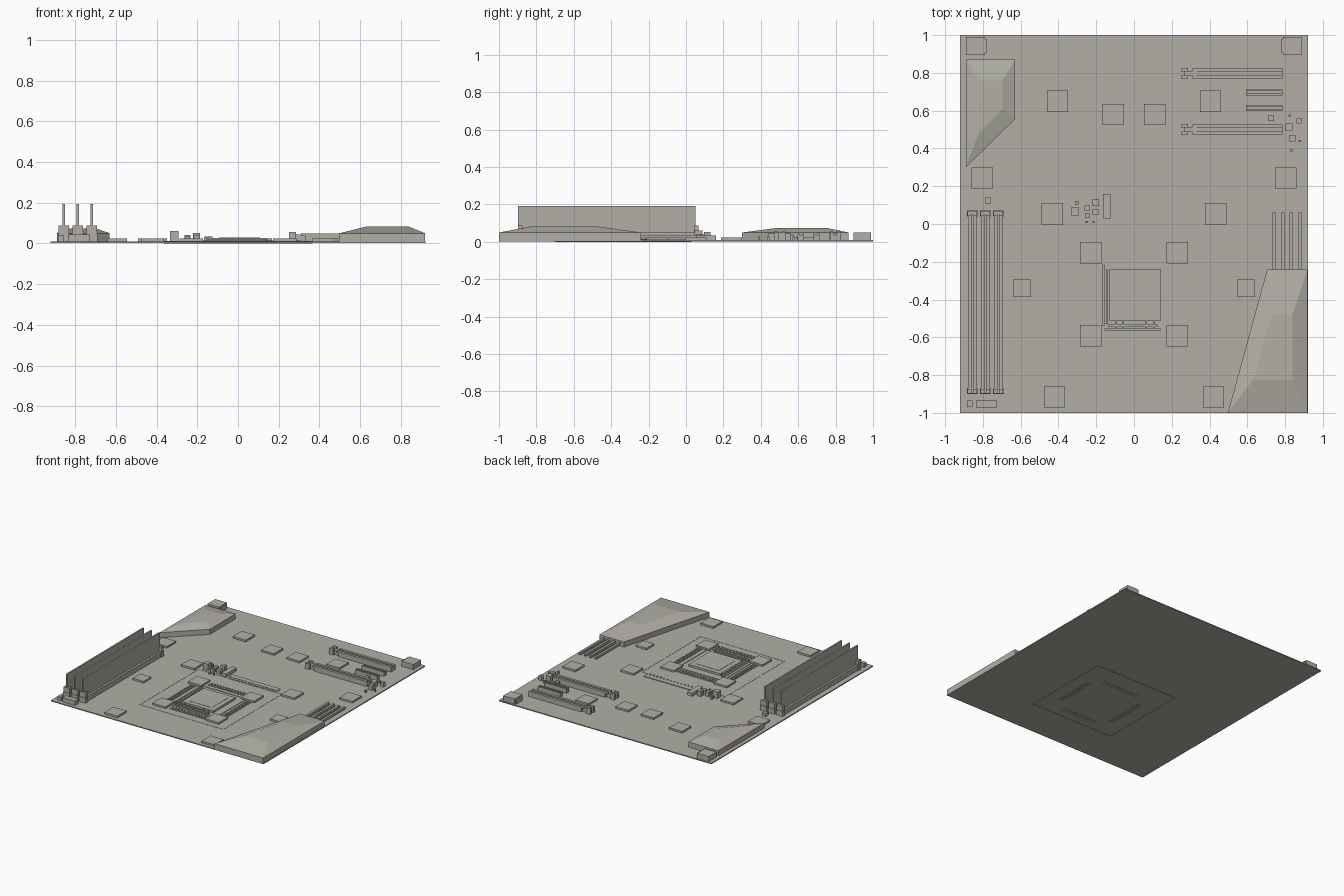
import bpy, bmesh

mat = bpy.data.materials.new("warm grey")
mat.diffuse_color = (0.44, 0.43, 0.38, 1)
TOP = 0.01  # top surface of the board


def finish(name, bm):
    bmesh.ops.recalc_face_normals(bm, faces=bm.faces)
    me = bpy.data.meshes.new(name)
    bm.to_mesh(me)
    bm.free()
    me.materials.append(mat)
    ob = bpy.data.objects.new(name, me)
    bpy.context.collection.objects.link(ob)
    return ob


def boxes(name, items):
    """Each item is x0, x1, y0, y1, z0, z1."""
    bm = bmesh.new()
    for x0, x1, y0, y1, z0, z1 in items:
        r = bmesh.ops.create_cube(bm, size=1)
        for v in r["verts"]:
            v.co.x = x0 if v.co.x < 0 else x1
            v.co.y = y0 if v.co.y < 0 else y1
            v.co.z = z0 if v.co.z < 0 else z1
    return finish(name, bm)


def loft(name, rings):
    """Skin a stack of outlines, each a (points, z) pair, and cap the ends."""
    bm = bmesh.new()
    loops = [[bm.verts.new((x, y, z)) for x, y in pts] for pts, z in rings]
    n = len(loops[0])
    for a, b in zip(loops, loops[1:]):
        for i in range(n):
            j = (i + 1) % n
            bm.faces.new((a[i], a[j], b[j], b[i]))
    bm.faces.new(loops[0][::-1])
    bm.faces.new(loops[-1])
    return finish(name, bm)


def frame(cx, cy, hx, hy, w, z0, z1):
    """Four bars forming a rectangular frame."""
    return [(cx - hx, cx + hx, cy - hy, cy - hy + w, z0, z1),
            (cx - hx, cx + hx, cy + hy - w, cy + hy, z0, z1),
            (cx - hx, cx - hx + w, cy - hy + w, cy + hy - w, z0, z1),
            (cx + hx - w, cx + hx, cy - hy + w, cy + hy - w, z0, z1)]


# Circuit board
boxes("circuit_board", [(-0.92, 0.92, -1, 1, 0.002, TOP)])

# Corner blocks at the back
boxes("corner_blocks", [(s * 0.84 - 0.05, s * 0.84 + 0.05, 0.895, 0.99, TOP, 0.05) for s in (-1, 1)]
      + [(s * 0.786 - 0.006, s * 0.786 + 0.006, 0.905, 0.98, TOP, 0.045) for s in (-1, 1)])

# Sloped heatsinks
base = [(-0.89, 0.87), (-0.89, 0.30), (-0.63, 0.555), (-0.63, 0.87)]
top = [(-0.825, 0.76), (-0.825, 0.475), (-0.695, 0.61), (-0.695, 0.76)]
loft("rear_heatsink", [(base, TOP), (base, 0.05), (top, 0.073)])
base = [(0.497, -1.0), (0.918, -1.0), (0.918, -0.24), (0.705, -0.24)]
top = [(0.63, -0.825), (0.838, -0.825), (0.838, -0.48), (0.73, -0.48)]
loft("front_heatsink", [(base, TOP), (base, 0.05), (top, 0.083)])

# Heat pipes leaving the front heatsink
boxes("heat_pipes", [(x - 0.009, x + 0.009, -0.26, 0.06, 0.02, 0.038)
                     for x in (0.743, 0.788, 0.833, 0.878)])

# Square chips in mirrored pairs: x, y, half size
chips = []
for x, y, h in [(0.405, 0.65, 0.056), (0.11, 0.58, 0.056), (0.803, 0.243, 0.056),
                (0.433, 0.053, 0.057), (0.23, -0.153, 0.057), (0.593, -0.34, 0.047),
                (0.23, -0.592, 0.057), (0.42, -0.915, 0.056)]:
    for s in (-1, 1):
        chips.append((s * x - h, s * x + h, y - h, y + h, TOP, 0.024))
boxes("square_chips", chips)

# Memory slots with end latches, and the sticks standing in them
slots, sticks = [], []
for x in (-0.856, -0.787, -0.718):
    slots += [(x - 0.022, x - 0.006, -0.88, 0.05, TOP, 0.05),
              (x + 0.006, x + 0.022, -0.88, 0.05, TOP, 0.05)]
    for y in (-0.885, 0.055):
        slots += [(x - 0.029, x + 0.029, y - 0.016, y + 0.016, TOP, 0.05),
                  (x - 0.025, x + 0.025, y - 0.012, y + 0.012, 0.05, 0.088)]
    sticks.append((x - 0.006, x + 0.006, -0.897, 0.05, 0.015, 0.193))
boxes("memory_slots", slots)
boxes("memory_sticks", sticks)
boxes("memory_components", [(-0.885, -0.855, -0.968, -0.935, TOP, 0.04),
                            (-0.835, -0.728, -0.975, -0.932, TOP, 0.045),
                            (-0.788, -0.757, 0.108, 0.14, TOP, 0.035)])

# Expansion slots: two long with end clips, two short
slots = []
for y in (0.797, 0.5):
    slots.append((0.33, 0.785, y - 0.028, y + 0.028, TOP, 0.038))
    for s in (-1, 1):
        c = y + s * 0.018
        slots.append((0.31, 0.785, c - 0.01, c + 0.01, 0.038, 0.05))
        c = y + s * 0.02
        slots.append((0.25, 0.285, c - 0.009, c + 0.009, TOP, 0.056))
    slots.append((0.265, 0.33, y - 0.014, y + 0.014, TOP, 0.045))
for y in (0.697, 0.613):
    slots.append((0.593, 0.785, y - 0.016, y + 0.016, TOP, 0.036))
    slots += [(0.593, 0.785, y + s * 0.011 - 0.005, y + s * 0.011 + 0.005, 0.036, 0.045)
              for s in (-1, 1)]
boxes("expansion_slots", slots)

# Small components: x, y, half size, top height
parts = [(0.725, 0.56, 0.015, 0.04), (0.82, 0.513, 0.02, 0.05), (0.873, 0.545, 0.013, 0.045),
         (0.837, 0.455, 0.017, 0.045), (0.825, 0.575, 0.006, 0.03), (0.877, 0.44, 0.006, 0.03),
         (0.832, 0.39, 0.006, 0.03), (-0.313, 0.067, 0.021, 0.06), (-0.303, 0.113, 0.01, 0.035),
         (-0.248, 0.085, 0.014, 0.042), (-0.203, 0.113, 0.017, 0.052), (-0.203, 0.063, 0.016, 0.04),
         (-0.247, 0.045, 0.012, 0.035), (-0.25, 0.01, 0.006, 0.025), (-0.215, 0.01, 0.006, 0.025)]
boxes("small_components", [(x - h, x + h, y - h, y + h, TOP, z) for x, y, h, z in parts]
      + [(-0.165, -0.124, 0.03, 0.16, TOP, 0.035)])

# Processor with stepped lid
CX, CY = 0.007, -0.375
boxes("processor", [(CX - 0.137, CX + 0.137, CY - 0.137, CY + 0.137, TOP, 0.026),
                    (CX - 0.1, CX + 0.1, CY - 0.1, CY + 0.1, 0.026, 0.028)])

# Retention levers round two sides of the processor
boxes("processor_levers", [(-0.167, -0.155, -0.54, -0.215, TOP, 0.03),
                           (-0.149, -0.137, -0.53, -0.24, TOP, 0.03),
                           (-0.155, 0.14, -0.565, -0.553, TOP, 0.022),
                           (-0.137, 0.125, -0.545, -0.533, TOP, 0.022)]
      + [(x, x + 0.008, -0.55, -0.51, TOP, 0.02) for x in (-0.1, -0.06, 0.06, 0.1)])

# Thin frames around the socket
boxes("socket_frames", frame(CX, CY, 0.2, 0.2, 0.014, TOP, 0.014)
      + frame(0, -0.335, 0.365, 0.365, 0.006, 0, 0.0115))

# Rows of contact pins on the four sides of the socket
pins = []
for i in range(13):
    t = -0.15 + i * 0.025
    for s in (-1, 1):
        c = s * 0.24
        pins.append((CX + t - 0.007, CX + t + 0.007, CY + c - 0.02, CY + c + 0.02, 0, 0.015))
        pins.append((CX + c - 0.02, CX + c + 0.02, CY + t - 0.007, CY + t + 0.007, 0, 0.015))
boxes("socket_pins", pins)

# Low connector strip behind the socket
boxes("connector_strip", [(-0.11, 0.31, 0.045, 0.085, TOP, 0.015)]
      + [(-0.1 + i * 0.03, -0.085 + i * 0.03, 0.02, 0.045, TOP, 0.0135) for i in range(14)])
